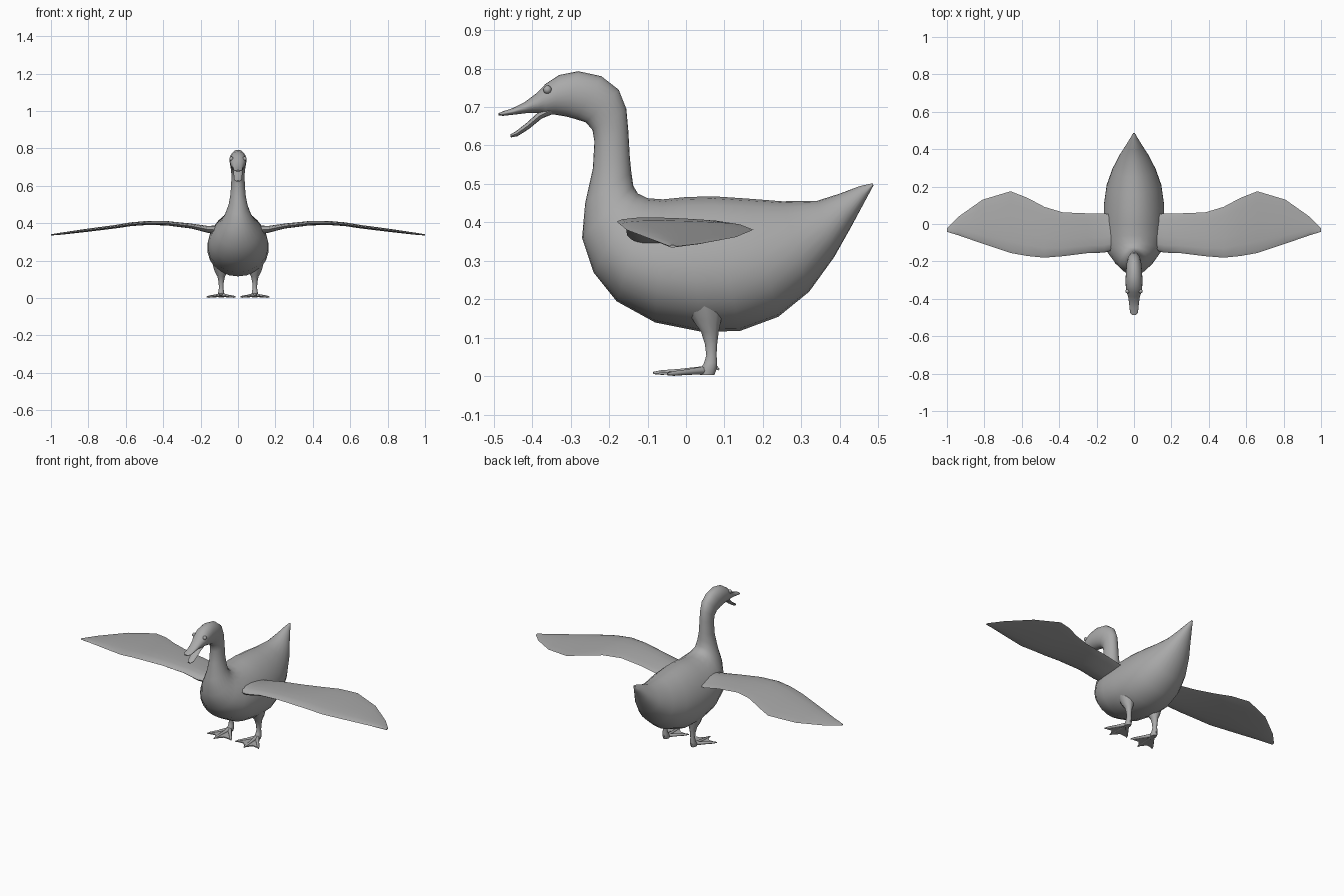
import bpy, bmesh, math
from mathutils import Vector

if "Cube" in bpy.data.objects:
    bpy.data.objects.remove(bpy.data.objects["Cube"])

grey = bpy.data.materials.new("soft grey")
grey.diffuse_color = (0.40, 0.40, 0.40, 1)
grey.use_nodes = True
grey.node_tree.nodes["Principled BSDF"].inputs["Base Color"].default_value = grey.diffuse_color


def finish(name, bm, mirror=False, angle=60):
    bmesh.ops.recalc_face_normals(bm, faces=bm.faces)
    me = bpy.data.meshes.new(name)
    bm.to_mesh(me)
    bm.free()
    me.materials.append(grey)
    ob = bpy.data.objects.new(name, me)
    bpy.context.collection.objects.link(ob)
    if mirror:
        ob.modifiers.new("Mirror", 'MIRROR').use_mirror_merge = False
    bpy.ops.object.select_all(action='DESELECT')
    ob.select_set(True)
    bpy.context.view_layer.objects.active = ob
    bpy.ops.object.shade_smooth_by_angle(angle=math.radians(angle))
    return ob


def loft(bm, rings):
    """Skin a list of equal-length point rings and cap both ends."""
    vs = [[bm.verts.new(p) for p in r] for r in rings]
    n = len(vs[0])
    for a, b in zip(vs, vs[1:]):
        for i in range(n):
            j = (i + 1) % n
            bm.faces.new((a[i], a[j], b[j], b[i]))
    bm.faces.new(vs[0])
    bm.faces.new(vs[-1][::-1])


def span_ring(ya, za, yb, zb, w, egg=0.0, n=24):
    """Ellipse between an upper and a lower outline point, half width w."""
    a, b = Vector((0, ya, za)), Vector((0, yb, zb))
    c, h = (a + b) / 2, (a - b) / 2
    out = []
    for i in range(n):
        t = 2 * math.pi * i / n
        x = w * math.sin(t) * (1 - egg * math.cos(t))
        out.append(c + h * math.cos(t) + Vector((x, 0, 0)))
    return out


def tube(bm, path, n=8):
    """Round limb through (point, half width, half height)."""
    pts = [Vector(p[0]) for p in path]
    rings = []
    for i, (p, rw, rh) in enumerate(path):
        d = (pts[min(i + 1, len(pts) - 1)] - pts[max(i - 1, 0)]).normalized()
        u = d.cross(Vector((0, 0, 1)))
        u = u.normalized() if u.length > 0.6 else Vector((1, 0, 0))
        v = u.cross(d).normalized()
        rings.append([pts[i] + u * rw * math.cos(2 * math.pi * k / n)
                      + v * rh * math.sin(2 * math.pi * k / n) for k in range(n)])
    loft(bm, rings)


# Body, neck, head and upper bill: upper y, z, lower y, z, half width
torso = [(.485, .502, .487, .496, .004), (.45, .494, .465, .455, .020),
         (.40, .475, .43, .39, .045), (.34, .456, .385, .31, .078),
         (.25, .455, .32, .22, .116), (.16, .462, .24, .155, .146),
         (.07, .468, .14, .118, .160), (0, .466, .04, .116, .163),
         (-.06, .460, -.08, .14, .160), (-.10, .463, -.18, .195, .143),
         (-.125, .475, -.24, .27, .108), (-.137, .495, -.27, .36, .076)]
neck_head = [(-.142, .53, -.262, .45, .052), (-.146, .57, -.242, .54, .040),
             (-.15, .64, -.238, .61, .036), (-.155, .695, -.243, .64, .036),
             (-.175, .745, -.26, .66, .040), (-.22, .78, -.285, .668, .043),
             (-.28, .793, -.31, .675, .045), (-.33, .783, -.34, .68, .044),
             (-.365, .760, -.365, .680, .040), (-.388, .736, -.383, .684, .032),
             (-.42, .712, -.415, .684, .027), (-.45, .697, -.448, .680, .024),
             (-.475, .689, -.475, .677, .021), (-.487, .684, -.487, .678, .010)]
bm = bmesh.new()
loft(bm, [span_ring(*r, egg=.13) for r in torso] + [span_ring(*r) for r in neck_head])
finish("body_and_head", bm)

# Open lower bill
bm = bmesh.new()
loft(bm, [span_ring(*r, n=12) for r in
          [(-.36, .700, -.345, .682, .026), (-.386, .684, -.375, .670, .025),
           (-.415, .658, -.408, .643, .022), (-.442, .637, -.438, .624, .019),
           (-.457, .628, -.455, .621, .010)]])
finish("lower_bill", bm)

# Wings: x, leading y, trailing y, height, half thickness
wing = [(.08, -.13, .04, .362, .034), (.16, -.153, .057, .367, .022),
        (.25, -.156, .057, .385, .016), (.38, -.172, .062, .400, .014),
        (.48, -.180, .092, .402, .013), (.57, -.171, .140, .395, .012),
        (.66, -.155, .175, .381, .011), (.81, -.105, .130, .362, .010),
        (.94, -.060, .038, .345, .007), (1.0, -.042, -.024, .338, .004)]
bm = bmesh.new()
rings = []
for x, y0, y1, z, t in wing:
    ring = []
    for k in range(14):
        a = 2 * math.pi * k / 14
        u = (1 - math.cos(a)) / 2
        ring.append((x, y0 + (y1 - y0) * u, z + t * math.sin(a) * 1.15 * (1 - .65 * u)))
    rings.append(ring)
loft(bm, rings)
finish("wing", bm, mirror=True)

# Legs
bm = bmesh.new()
rings = []
for y, z, rx, ry in [(.045, .20, .050, .060), (.055, .145, .036, .038), (.062, .115, .020, .024),
                     (.065, .085, .014, .017), (.066, .055, .012, .014),
                     (.064, .035, .015, .018), (.058, .018, .018, .022), (.055, .004, .015, .02)]:
    rings.append([(.09 + rx * math.cos(math.pi * k / 5), y + ry * math.sin(math.pi * k / 5), z)
                  for k in range(10)])
loft(bm, rings)
finish("leg", bm, mirror=True)

# Toes and hind spur
ankle = Vector((.09, .05, .016))
tips = [Vector((.014, -.045, .006)), Vector((.098, -.085, .009)), Vector((.167, -.048, .006))]
bm = bmesh.new()
for tip in tips:
    tube(bm, [(ankle, .012, .011), (ankle.lerp(tip, .5), .008, .007),
              (ankle.lerp(tip, .85), .007, .006), (tip, .003, .003)])
tube(bm, [((.09, .06, .025), .009, .009), ((.09, .075, .027), .006, .007),
          ((.09, .086, .017), .002, .002)])
finish("toes", bm, mirror=True)

# Webbing with a scalloped front edge
edge = []
for a, b in zip(tips, tips[1:]):
    edge += [a.lerp(ankle, .06), a.lerp(b, .5).lerp(ankle, .22)]
edge.append(tips[-1].lerp(ankle, .06))
bm = bmesh.new()
for dz in (.003, -.003):
    c = bm.verts.new(ankle + Vector((0, 0, dz - .004)))
    row = [bm.verts.new(p + Vector((0, 0, dz - .001))) for p in edge]
    for p, q in zip(row, row[1:]):
        bm.faces.new((c, p, q))
    if dz > 0:
        upper = [c] + row
    else:
        lower = [c] + row
for i in range(len(upper)):
    j = (i + 1) % len(upper)
    bm.faces.new((upper[i], upper[j], lower[j], lower[i]))
finish("foot_web", bm, mirror=True, angle=30)

# Eyes
bm = bmesh.new()
bmesh.ops.create_uvsphere(bm, u_segments=12, v_segments=8, radius=.011)
bmesh.ops.translate(bm, verts=bm.verts, vec=(.035, -.36, .745))
finish("eye", bm, mirror=True)
